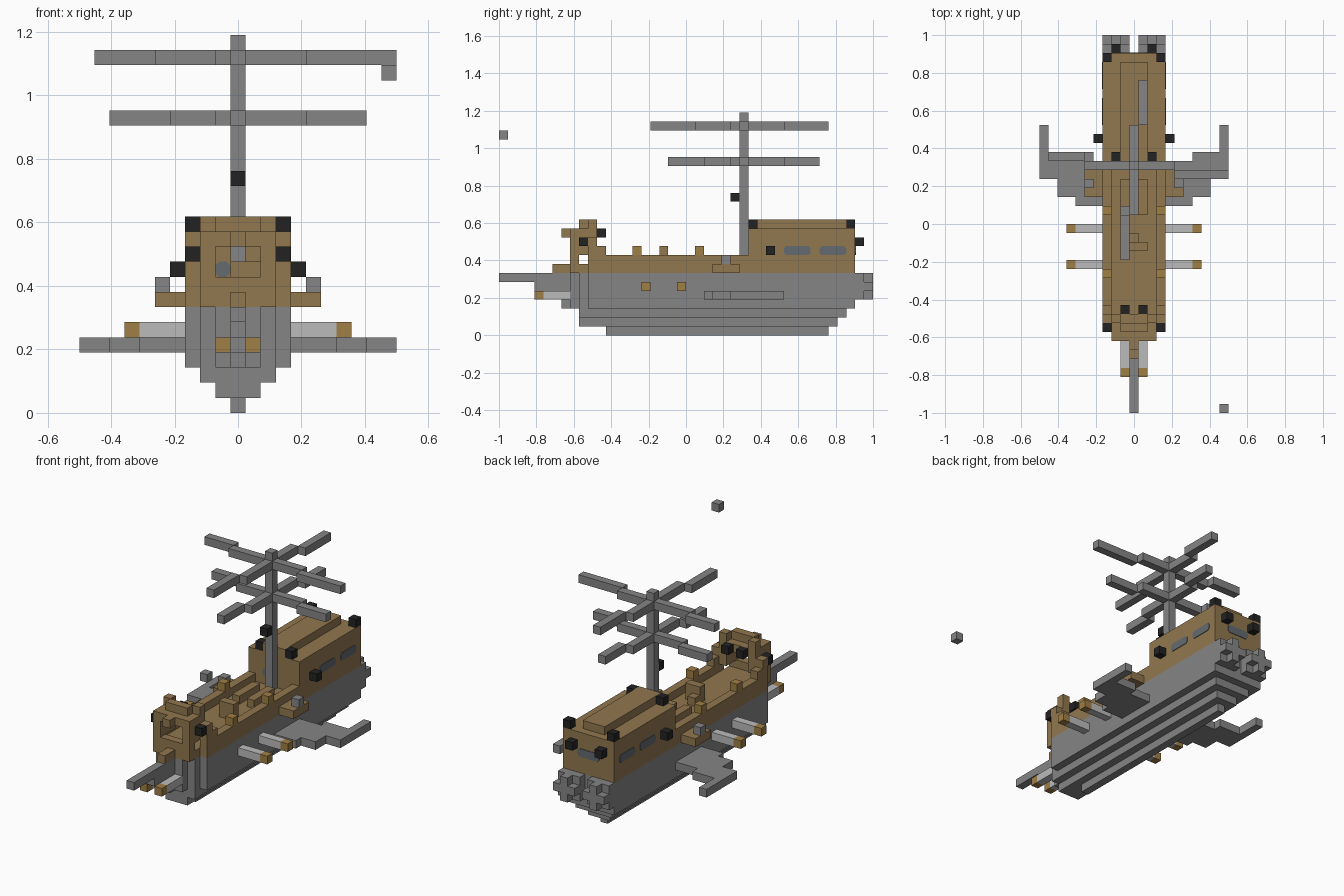
import bpy, bmesh

if "Cube" in bpy.data.objects:
    bpy.data.objects.remove(bpy.data.objects["Cube"], do_unlink=True)

U = 2 / 42  # one block


def material(name, r, g, b):
    m = bpy.data.materials.new(name)
    m.use_nodes = True
    m.diffuse_color = (r, g, b, 1)
    bsdf = next(n for n in m.node_tree.nodes if n.type == 'BSDF_PRINCIPLED')
    bsdf.inputs["Base Color"].default_value = (r, g, b, 1)
    return m


GREY = material("hull grey", .24, .235, .235)
BROWN = material("wood brown", .285, .185, .078)
OCHRE = material("ochre", .35, .21, .06)
BLACK = material("black", .016, .016, .016)
PALE = material("pale grey", .5, .5, .5)
GLASS = material("window slate", .125, .145, .16)


def blocks(name, mat, boxes, mirror=False):
    """Boxes in block cells, inclusive: (x0, x1, y0, y1, z0, z1)."""
    bm = bmesh.new()
    for x0, x1, y0, y1, z0, z1 in boxes:
        spans = [(x0, x1)] + ([(-x1, -x0)] if mirror else [])
        for a, b in spans:
            lo = (a - .5, y0 - 21, z0)
            hi = (b + .5, y1 - 20, z1 + 1)
            verts = bmesh.ops.create_cube(bm, size=1)["verts"]
            for v in verts:
                v.co = [U * (l + (h - l) * (c + .5)) for l, h, c in zip(lo, hi, v.co)]
    mesh = bpy.data.meshes.new(name)
    bm.to_mesh(mesh)
    bm.free()
    mesh.materials.append(mat)
    ob = bpy.data.objects.new(name, mesh)
    bpy.context.collection.objects.link(ob)
    return ob


def plate(name, centre, size, chamfer_axis):
    """Thin window with clipped corners."""
    bm = bmesh.new()
    verts = bmesh.ops.create_cube(bm, size=1)["verts"]
    for v in verts:
        v.co = [U * (c + s * p) for c, s, p in zip(centre, size, v.co)]
    edges = [e for e in bm.edges
             if abs((e.verts[0].co - e.verts[1].co)[chamfer_axis]) > 1e-5]
    bmesh.ops.bevel(bm, geom=edges, offset=.25 * U, segments=1, affect='EDGES')
    mesh = bpy.data.meshes.new(name)
    bm.to_mesh(mesh)
    bm.free()
    mesh.materials.append(GLASS)
    bpy.context.collection.objects.link(bpy.data.objects.new(name, mesh))


# Hull: stepped keel, then full sides with a stepped bow
blocks("keel", GREY, [(0, 0, 12, 36, 0, 0), (-1, 1, 9, 37, 1, 1), (-2, 2, 9, 38, 2, 2)])
blocks("hull_middle", GREY, [(0, 0, 7, 39, 3, 3), (0, 0, 8, 39, 4, 6)])
blocks("hull_sides", GREY, [(i, i, 7 + i, 39, 3, 6) for i in (1, 2, 3)], True)

# Stern thrusters
blocks("thruster_bases", GREY, [(1, 3, 40, 40, 4, 6)], True)
blocks("thruster_crosses", GREY, [(1, 3, 41, 41, 5, 5), (2, 2, 41, 41, 4, 4),
                                  (2, 2, 41, 41, 6, 6)], True)

# Side wings
blocks("wings", GREY, [(4, 6, 23, 27, 4, 4), (7, 8, 24, 28, 4, 4),
                       (9, 9, 26, 28, 4, 4), (10, 10, 26, 31, 4, 4)], True)

# Bowsprit
blocks("bowsprit", GREY, [(0, 0, 0, 7, 6, 6), (0, 0, 4, 7, 5, 5)])
blocks("bowsprit_cap", BROWN, [(0, 0, 6, 8, 7, 7)])

# Deck and rails
blocks("deck", BROWN, [(-2, 2, 9, 27, 7, 7)])
blocks("rails", BROWN, [(3, 3, 10, 27, 7, 8), (3, 3, 11, 11, 9, 9)], True)
blocks("deck_crates", BROWN, [(0, 1, 18, 18, 8, 9), (0, 0, 19, 19, 8, 8),
                              (1, 1, 22, 25, 8, 8), (-1, -1, 22, 25, 8, 8)])
blocks("rail_posts", OCHRE, [(3, 3, j, j, 9, 9) for j in (15, 22)], True)

# Figurehead arch at the bow
blocks("bow_wall", BROWN, [(-2, 2, 8, 8, 8, 8), (-2, 2, 8, 8, 11, 11), (0, 0, 7, 7, 11, 11),
                           (-2, 2, 9, 10, 11, 11), (-1, 1, 9, 9, 12, 12)])
blocks("bow_posts", BROWN, [(2, 2, 8, 10, 9, 10), (2, 2, 8, 8, 7, 7), (1, 1, 8, 8, 7, 7),
                            (3, 3, 10, 10, 9, 10), (2, 2, 10, 10, 12, 12)], True)

# Stern cabin with a raised roof
blocks("cabin", BROWN, [(-3, 3, 28, 39, 7, 11)])
blocks("cabin_roof", BROWN, [(-1, 1, 28, 38, 12, 12)])
for side in (-1, 1):
    for k, y in enumerate((33.5, 37.5)):
        plate(f"side_window_{side}_{k}", (side * 3.5, y - 21, 9.5), (.15, 3, 1), 0)
plate("stern_window", (0, 19, 9.5), (3, .15, 1), 1)
plate("front_window", (-1, 7, 9.5), (1, .15, 1), 1)

# Lanterns
blocks("lanterns", BLACK, [(3, 3, 9, 9, 10, 10), (1, 1, 11, 11, 11, 11),
                           (2, 2, 28, 28, 12, 12), (3, 3, 39, 39, 12, 12),
                           (4, 4, 30, 30, 9, 9), (2, 2, 40, 40, 10, 10)], True)
blocks("mast_lantern", BLACK, [(0, 0, 26, 26, 15, 15)])

# Side platforms
blocks("side_platforms", BROWN, [(4, 5, 24, 26, 7, 7)], True)
blocks("platform_blocks", GREY, [(5, 5, 25, 25, 8, 8)], True)

# Guns on the flanks and the bow
blocks("gun_barrels", PALE, [(4, 6, j, j, 5, 5) for j in (16, 20)] + [(1, 1, 5, 7, 4, 4)], True)
blocks("gun_tips", OCHRE, [(7, 7, j, j, 5, 5) for j in (16, 20)] + [(1, 1, 4, 4, 4, 4)], True)

# Mast and its stepped crossed yards
blocks("mast", GREY, [(0, 0, 27, 27, 8, 24)])
blocks("upper_yards", GREY, [(-9, -6, 28, 28, 23, 23), (-5, 4, 27, 27, 23, 23),
                             (5, 10, 26, 26, 23, 23), (-1, -1, 17, 21, 23, 23),
                             (0, 0, 22, 31, 23, 23), (1, 1, 32, 36, 23, 23)])
blocks("lower_yards", GREY, [(-8, -5, 28, 28, 19, 19), (-4, 4, 27, 27, 19, 19),
                             (5, 8, 26, 26, 19, 19), (-1, -1, 19, 22, 19, 19),
                             (0, 0, 23, 31, 19, 19), (1, 1, 32, 35, 19, 19)])

# Detached floating block
blocks("floating_block", GREY, [(10, 10, 0, 0, 22, 22)])
